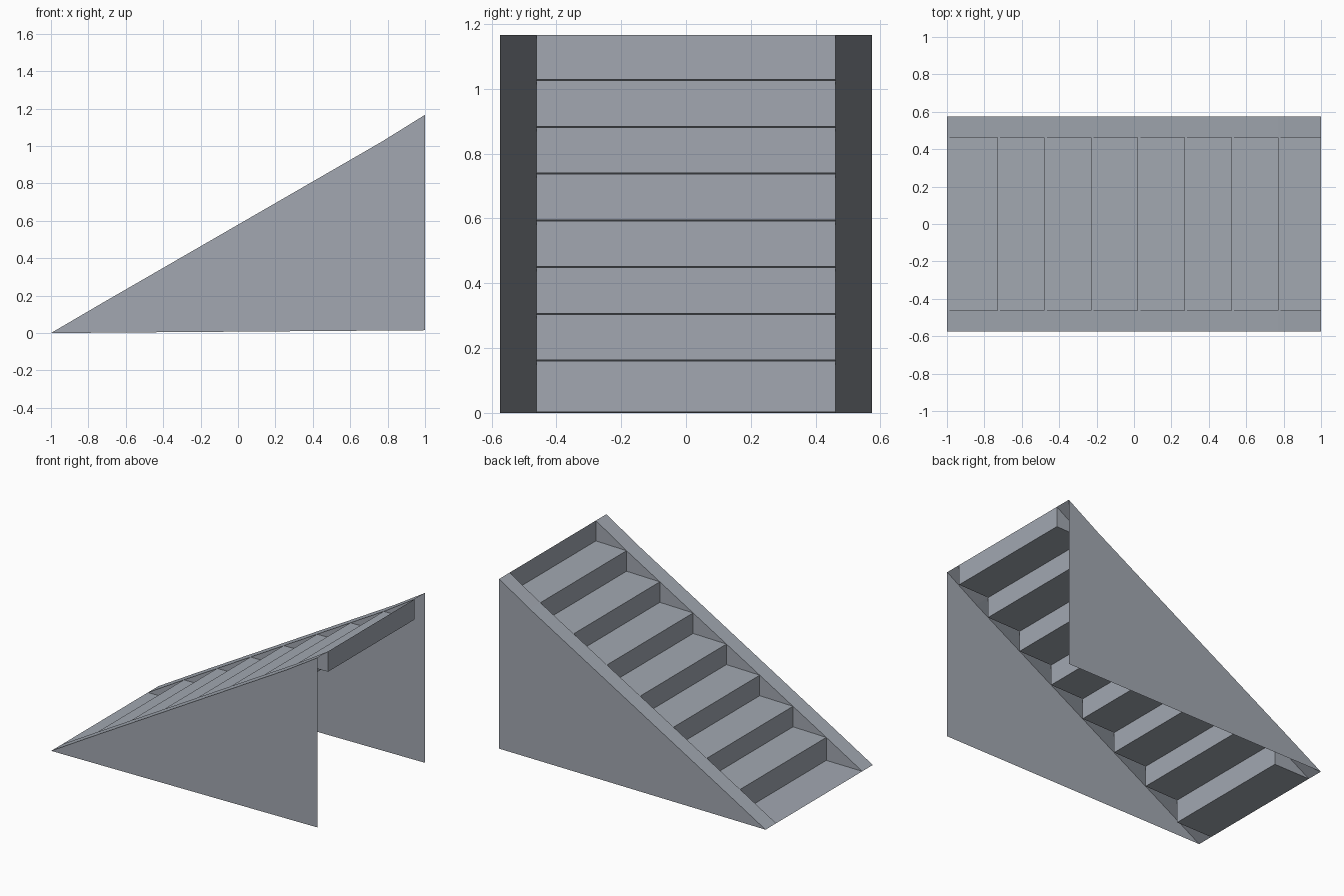
import bpy
from mathutils import Vector

if "Cube" in bpy.data.objects:
    bpy.data.objects.remove(bpy.data.objects["Cube"])

# One blue-grey colour for the whole ramp stair
grey = bpy.data.materials.new("blue_grey_concrete")
grey.diffuse_color = (0.36, 0.39, 0.44, 1)
grey.use_nodes = True
grey.node_tree.nodes["Principled BSDF"].inputs["Base Color"].default_value = grey.diffuse_color

INNER, OUTER = 0.462, 0.575
# Step noses along the slope, from the foot to the top of the flight
noses = [(-1.0, 0.0)] + [(-0.73 + 0.25 * k, 0.158 + 0.1443 * k) for k in range(7)] + [(1.0, 1.167)]
# Back edge of each tread: almost level, at the next riser
backs = [(b[0], a[1] + (0.002 if i == 0 else 0.005))
         for i, (a, b) in enumerate(zip(noses, noses[1:]))]


def build(name, faces):
    """Make a sheet object from (points, facing direction) pairs."""
    verts, polys = [], []
    for pts, facing in faces:
        pts = [Vector(p) for p in pts]
        normal = Vector((0, 0, 0))
        for p, q in zip(pts, pts[1:] + pts[:1]):
            normal += p.cross(q)
        if normal.dot(Vector(facing)) < 0:
            pts.reverse()
        polys.append(range(len(verts), len(verts) + len(pts)))
        verts += pts
    mesh = bpy.data.meshes.new(name)
    mesh.from_pydata([tuple(v) for v in verts], [], [tuple(p) for p in polys])
    mesh.materials.append(grey)
    obj = bpy.data.objects.new(name, mesh)
    bpy.context.collection.objects.link(obj)


def strip(a, b, y0, y1):
    """Quad spanning y0..y1 between two side-profile points."""
    return [(a[0], y0, a[1]), (b[0], y0, b[1]), (b[0], y1, b[1]), (a[0], y1, a[1])]


# Treads and risers
steps = list(zip(noses, backs, noses[1:]))
build("treads", [(strip(a, m, -INNER, INNER), (0, 0, 1)) for a, m, b in steps])
build("risers", [(strip(m, b, -INNER, INNER), (-1, 0, 0)) for a, m, b in steps])

for side, label in ((-1, "front"), (1, "back")):
    # Outer wall sheet, open inside
    outline = noses + [(1.0, 0.015)]
    build(label + "_wall", [([(x, side * OUTER, z) for x, z in outline], (0, side, 0))])
    # Sloping cap between the wall and the steps
    build(label + "_sloped_cap",
          [(strip(a, b, side * INNER, side * OUTER), (0, 0, 1)) for a, m, b in steps])
    # Triangular cheeks beside each step
    build(label + "_step_cheeks",
          [([(x, side * INNER, z) for x, z in step], (0, -side, 0)) for step in steps])
